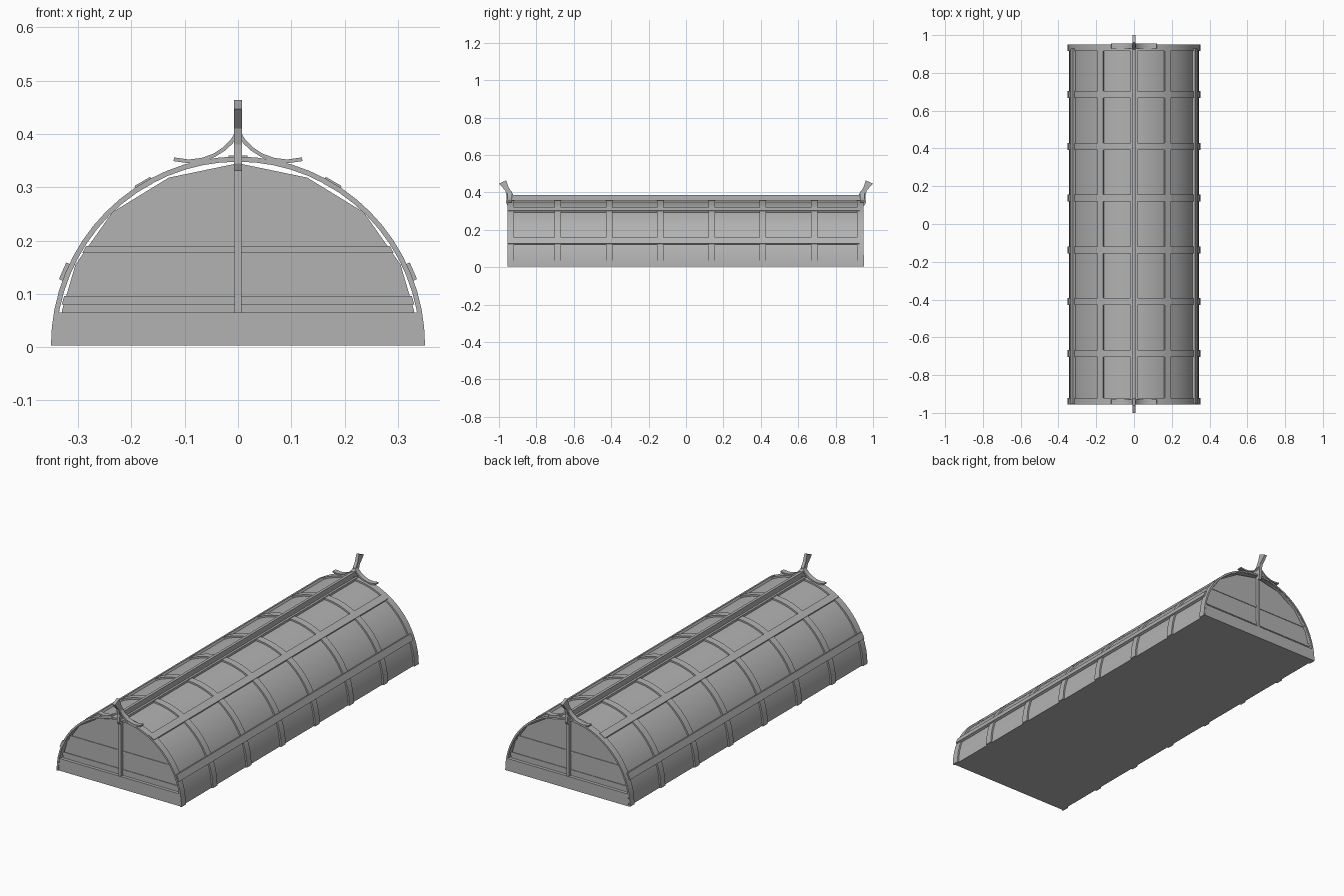
import bpy, bmesh
from math import cos, sin, pi, radians

if "Cube" in bpy.data.objects:
    bpy.data.objects.remove(bpy.data.objects["Cube"])

GREY = bpy.data.materials.new("weathered_grey")
GREY.diffuse_color = (0.445, 0.445, 0.445, 1)
GREY.use_nodes = True
GREY.node_tree.nodes["Principled BSDF"].inputs["Base Color"].default_value = GREY.diffuse_color


def finish(name, bm, smooth=False):
    bmesh.ops.recalc_face_normals(bm, faces=bm.faces)
    me = bpy.data.meshes.new(name)
    bm.to_mesh(me)
    bm.free()
    me.materials.append(GREY)
    ob = bpy.data.objects.new(name, me)
    bpy.context.collection.objects.link(ob)
    if smooth:
        bpy.ops.object.select_all(action='DESELECT')
        ob.select_set(True)
        bpy.context.view_layer.objects.active = ob
        bpy.ops.object.shade_smooth_by_angle(angle=radians(30))
    return ob


def strip(name, inner, outer, y0, y1, smooth=True):
    """Band between two matching (x, z) lines, extruded from y0 to y1."""
    bm = bmesh.new()
    rings = [[bm.verts.new(c) for c in ((i[0], y0, i[1]), (o[0], y0, o[1]),
                                        (o[0], y1, o[1]), (i[0], y1, i[1]))]
             for i, o in zip(inner, outer)]
    for a, b in zip(rings, rings[1:]):
        for k in range(4):
            bm.faces.new((a[k], a[(k + 1) % 4], b[(k + 1) % 4], b[k]))
    bm.faces.new(rings[0])
    bm.faces.new(rings[-1])
    return finish(name, bm, smooth)


def prism(name, pts, a, b, axis='y'):
    """Polygon extruded along y (points are x, z) or along x (points are y, z)."""
    bm = bmesh.new()
    place = (lambda p, t: (p[0], t, p[1])) if axis == 'y' else (lambda p, t: (t, p[0], p[1]))
    lo = [bm.verts.new(place(p, a)) for p in pts]
    hi = [bm.verts.new(place(p, b)) for p in pts]
    bm.faces.new(lo)
    bm.faces.new(hi)
    for k in range(len(pts)):
        n = (k + 1) % len(pts)
        bm.faces.new((lo[k], lo[n], hi[n], hi[k]))
    return finish(name, bm)


def rect(x0, x1, z0, z1):
    return [(x0, z0), (x1, z0), (x1, z1), (x0, z1)]


def arc(r, n=32):
    return [(r * cos(pi * k / n), 0.003 + r * 1.01 * sin(pi * k / n)) for k in range(n + 1)]


# curved roof shell
strip("roof_shell", arc(0.3415), arc(0.343), -0.953, 0.945)

# ribs across the roof, with end arches
for k in range(6):
    y = -0.685 + 0.274 * k
    strip(f"rib_{k}", arc(0.3425), arc(0.351), y - 0.018, y + 0.018)
for y in (-0.955, 0.915):
    strip("end_arch", arc(0.3425), arc(0.351), y, y + 0.035)

# long battens on both flanks
for deg in (23.5, 60, 120, 156.5):
    c, s = cos(radians(deg)), sin(radians(deg))
    pts = [(r * c - t * s, r * s + t * c)
           for r, t in ((0.346, -0.017), (0.359, -0.017), (0.359, 0.017), (0.346, 0.017))]
    prism("long_batten", pts, -0.952, 0.928)

# ridge cap and upright fin
prism("ridge_cap", rect(-0.018, 0.018, 0.349, 0.360), -0.94, 0.94)
prism("ridge_fin", rect(-0.007, 0.007, 0.355, 0.387), -0.93, 0.93)

# floor
prism("floor", rect(-0.342, 0.342, 0.003, 0.012), -0.948, 0.942)

half = [(0.337, 0.005), (0.33, 0.07), (0.305, 0.155), (0.236, 0.253), (0.13, 0.318)]
gable = half + [(0, 0.345)] + [(-x, z) for x, z in reversed(half)]
side_arm = [(0.004, 0.405), (0.014, 0.389), (0.028, 0.375), (0.046, 0.363),
            (0.068, 0.355), (0.092, 0.352), (0.12, 0.356)]
under_arm = [(0.004, 0.391), (0.010, 0.382), (0.024, 0.369), (0.043, 0.357),
             (0.067, 0.348), (0.092, 0.345), (0.121, 0.349)]
horn = [(0.935, 0.33), (0.955, 0.33), (0.962, 0.345), (0.959, 0.38), (0.966, 0.41),
        (1.0, 0.447), (0.961, 0.464), (0.950, 0.430), (0.935, 0.405), (0.925, 0.39),
        (0.922, 0.355)]

# gable ends: wall, boards, post and horned finial
for s in (-1, 1):
    prism("gable_wall", gable, s * 0.92, s * 0.935)
    prism("sill_board", [(-0.345, 0.003), (0.345, 0.003), (0.339, 0.065), (-0.339, 0.065)],
          s * 0.92, s * 0.951)
    prism("low_rail", [(-0.331, 0.08), (0.331, 0.08), (0.326, 0.096), (-0.326, 0.096)],
          s * 0.93, s * 0.938)
    prism("high_rail", [(-0.292, 0.177), (0.292, 0.177), (0.285, 0.19), (-0.285, 0.19)],
          s * 0.93, s * 0.938)
    prism("gable_post", rect(-0.007, 0.007, 0.065, 0.345), s * 0.93, s * 0.948)
    prism("finial_horn", [(s * y, z) for y, z in horn], -0.0075, 0.0075, 'x')
    for m in (-1, 1):
        strip("finial_arm", [(m * x, z) for x, z in under_arm],
              [(m * x, z) for x, z in side_arm], s * 0.93, s * 0.955)
